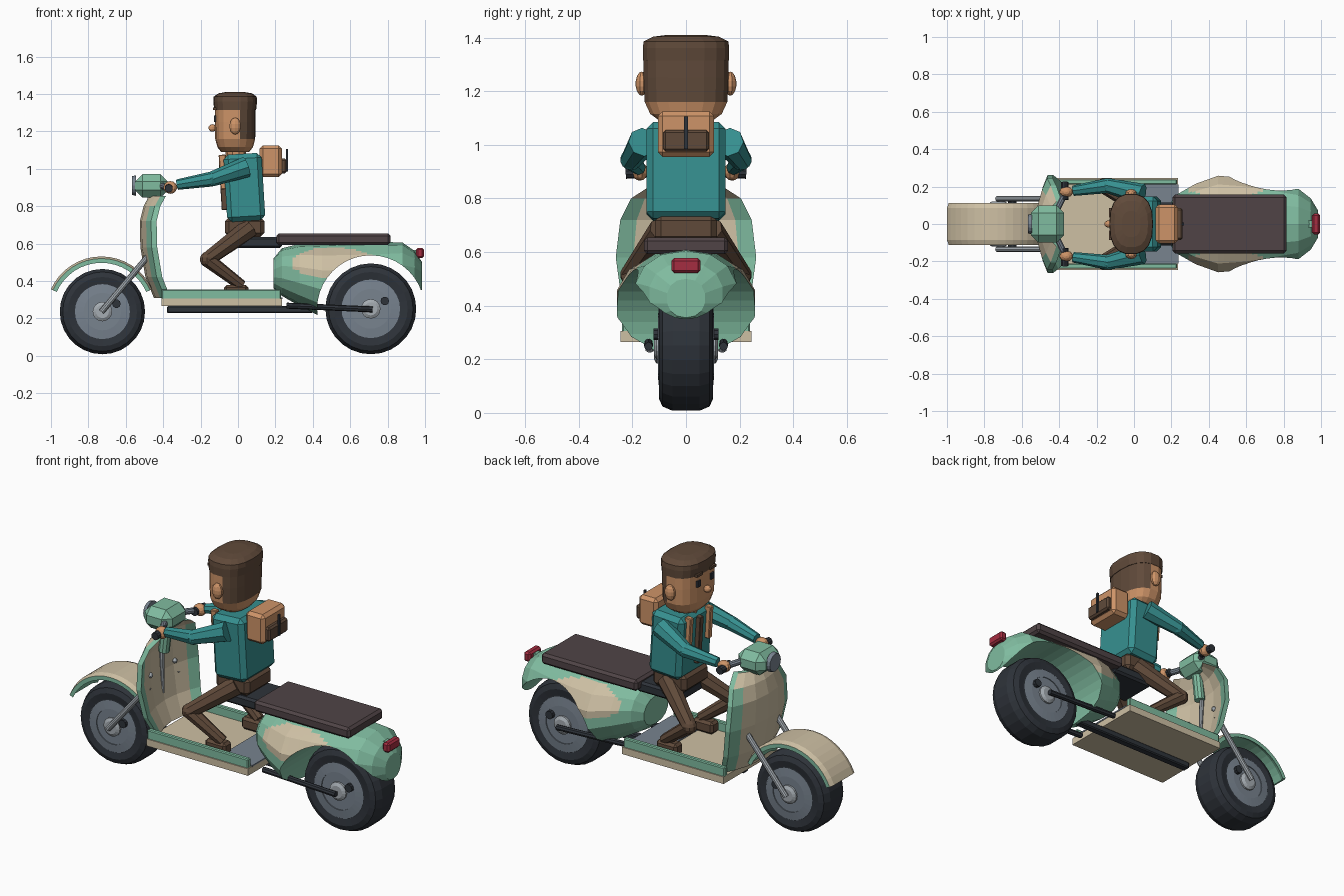
import bpy, bmesh, math
from mathutils import Vector, Matrix

if "Cube" in bpy.data.objects:
    bpy.data.objects.remove(bpy.data.objects["Cube"])


def colour(name, r, g, b):
    m = bpy.data.materials.new(name)
    m.diffuse_color = [((c / 255 + 0.055) / 1.055) ** 2.4 for c in (r, g, b)] + [1]
    m.use_nodes = True
    m.node_tree.nodes["Principled BSDF"].inputs["Base Color"].default_value = m.diffuse_color
    return m


GREEN = colour("mint green", 128, 188, 160)
BEIGE = colour("cream", 206, 192, 164)
TEAL = colour("teal", 54, 144, 144)
BROWN = colour("dark brown", 96, 74, 58)
SKIN = colour("tan", 206, 148, 104)
PLUM = colour("seat brown", 80, 68, 70)
BLACK = colour("tyre black", 46, 51, 58)
METAL = colour("steel grey", 120, 131, 143)
RED = colour("lamp red", 165, 45, 65)
LIGHT = colour("light grey", 165, 172, 178)


def finish(name, bm, mats, rule=None):
    bmesh.ops.recalc_face_normals(bm, faces=bm.faces)
    bm.normal_update()
    if rule:
        for f in bm.faces:
            f.material_index = rule(f.calc_center_median(), f.normal)
    me = bpy.data.meshes.new(name)
    bm.to_mesh(me)
    bm.free()
    for m in mats:
        me.materials.append(m)
    ob = bpy.data.objects.new(name, me)
    bpy.context.collection.objects.link(ob)
    return ob


def box(name, x, y, z, mat, bevel=0.01, tilt=0.0):
    """Bevelled box from ranges in x, y, z; tilt turns it about y."""
    bm = bmesh.new()
    bmesh.ops.create_cube(bm, size=1)
    size = Vector((x[1] - x[0], y[1] - y[0], z[1] - z[0]))
    mid = Vector((x[0] + x[1], y[0] + y[1], z[0] + z[1])) / 2
    bmesh.ops.scale(bm, vec=size, verts=bm.verts)
    if bevel:
        bmesh.ops.bevel(bm, geom=bm.edges[:], offset=bevel, segments=1, affect='EDGES')
    bmesh.ops.transform(bm, matrix=Matrix.Translation(mid) @ Matrix.Rotation(tilt, 4, 'Y'), verts=bm.verts)
    return finish(name, bm, [mat])


def tube(name, a, b, r1, r2, mat, sides=10):
    """Tapered rod between two points."""
    bm = bmesh.new()
    a, b = Vector(a), Vector(b)
    d = b - a
    bmesh.ops.create_cone(bm, cap_ends=True, segments=sides, radius1=r1, radius2=r2, depth=d.length)
    rot = d.to_track_quat('Z', 'Y').to_matrix().to_4x4()
    bmesh.ops.transform(bm, matrix=Matrix.Translation((a + b) / 2) @ rot, verts=bm.verts)
    return finish(name, bm, [mat])


def ball(name, c, r, mat):
    bm = bmesh.new()
    bmesh.ops.create_uvsphere(bm, u_segments=10, v_segments=7, radius=1)
    bmesh.ops.transform(bm, matrix=Matrix.Translation(c) @ Matrix.Diagonal((*r, 1)), verts=bm.verts)
    return finish(name, bm, [mat])


def loft_bm(rings):
    bm = bmesh.new()
    vs = [[bm.verts.new(p) for p in ring] for ring in rings]
    n = len(vs[0])
    for a, b in zip(vs, vs[1:]):
        for i in range(n):
            bm.faces.new((a[i], a[(i + 1) % n], b[(i + 1) % n], b[i]))
    bm.faces.new(vs[0])
    bm.faces.new(vs[-1][::-1])
    return bm


def lathe(name, cx, cz, profile, mat, n=28):
    """Solid turned about the y direction; profile holds (y, radius)."""
    rings = [[(cx + r * math.cos(2 * math.pi * i / n), y, cz + r * math.sin(2 * math.pi * i / n))
              for i in range(n)] for y, r in profile]
    return finish(name, loft_bm(rings), [mat])


# Wheels
for tag, cx, cz, k in (("front", -0.725, 0.236, 1.0), ("rear", 0.71, 0.251, 1.065)):
    half = [(-0.094, 0.15), (-0.1, 0.185), (-0.088, 0.212), (-0.05, 0.228)]
    lathe(tag + "_tyre", cx, cz, [(y, r * k) for y, r in half + [(-y, r) for y, r in half[::-1]]], BLACK)
    half = [(-0.1, 0.147), (-0.105, 0.1)]
    lathe(tag + "_wheel_disc", cx, cz, [(y, r * k) for y, r in half + [(-y, r) for y, r in half[::-1]]], METAL)
    lathe(tag + "_hub", cx, cz, [(-0.12, 0.035), (-0.11, 0.052), (0.11, 0.052), (0.12, 0.035)], LIGHT, 16)
    lathe(tag + "_wheel_bolt", cx + 0.075, cz + 0.042, [(-0.122, 0.023), (0.122, 0.023)], BLACK, 10)

# Front fender: curved strip, cream outside and green on the rims
rings = []
for i in range(17):
    t = math.radians(24 + 132 * i / 16)
    rings.append([(-0.73 + r * math.cos(t), y, 0.235 + r * math.sin(t))
                  for r, y in ((0.296, -0.085), (0.296, 0.085), (0.285, 0.112), (0.262, 0.112),
                               (0.275, 0.085), (0.275, -0.085), (0.262, -0.112), (0.285, -0.112))])
finish("front_fender", loft_bm(rings), [GREEN, BEIGE],
       lambda c, n: int(n.dot(c - Vector((-0.73, c.y, 0.235))) > 0.1))

# Leg shield
rings = []
cols = (-1, -0.75, -0.4, 0, 0.4, 0.75, 1)
for z, x, w in ((0.31, -0.45, 0.2), (0.42, -0.495, 0.24), (0.58, -0.522, 0.262),
                (0.72, -0.525, 0.245), (0.8, -0.505, 0.205), (0.855, -0.475, 0.12)):
    front = [(x + 0.06 * t * t, w * t, z) for t in cols]
    rings.append(front + [(p[0] + 0.03, p[1], z) for p in front[::-1]])
finish("leg_shield", loft_bm(rings), [GREEN, BEIGE],
       lambda c, n: int(abs(c.y) < 0.16 and abs(n.z) < 0.9 and c.z < 0.84))
tube("shield_trim", (-0.485, 0, 0.74), (-0.475, 0, 0.46), 0.014, 0.008, LIGHT, 8)
for s in (-1, 1):
    ball("shield_stud", (-0.478, s * 0.11, 0.6), (0.014, 0.014, 0.014), LIGHT)

# Steering head, headlight, handlebar and forks
box("steering_head", (-0.55, -0.375), (-0.1, 0.1), (0.845, 0.972), GREEN, 0.04)
tube("headlight", (-0.545, 0, 0.91), (-0.567, 0, 0.91), 0.055, 0.05, METAL, 16)
tube("steering_column", (-0.45, 0, 0.87), (-0.47, 0, 0.7), 0.03, 0.03, GREEN)
for s in (-1, 1):
    tube("handlebar", (-0.42, s * 0.06, 0.91), (-0.37, s * 0.16, 0.9), 0.017, 0.017, METAL)
    tube("handle_grip", (-0.37, s * 0.13, 0.9), (-0.37, s * 0.225, 0.895), 0.022, 0.022, BLACK)
    tube("front_fork", (-0.73, s * 0.135, 0.235), (-0.475, s * 0.135, 0.54), 0.016, 0.016, LIGHT)
    tube("swing_arm", (0.26, s * 0.14, 0.268), (0.72, s * 0.14, 0.248), 0.016, 0.016, BLACK, 8)
    box("floor_rail", (-0.41, 0.23), (s * 0.225 - 0.014, s * 0.225 + 0.014), (0.3, 0.355), GREEN, 0.005)

# Footboard
box("footboard", (-0.41, 0.235), (-0.245, 0.245), (0.265, 0.305), BEIGE, 0)
box("floor_mat", (0.03, 0.238), (-0.21, 0.21), (0.304, 0.312), METAL, 0)
box("under_pipe", (-0.38, 0.4), (-0.025, 0.02), (0.228, 0.266), BLACK, 0.006)

# Rear body: lofted shell with a wheel arch cut through it
rings = []
for x, w, zb, zt in ((0.19, 0.11, 0.36, 0.52), (0.235, 0.165, 0.32, 0.575), (0.33, 0.22, 0.265, 0.598),
                     (0.45, 0.264, 0.205, 0.605), (0.6, 0.25, 0.2, 0.61), (0.75, 0.22, 0.22, 0.61),
                     (0.88, 0.192, 0.28, 0.605), (0.945, 0.14, 0.32, 0.56), (0.985, 0.072, 0.355, 0.5)):
    ring = []
    for i in range(14):
        a = 2 * math.pi * (i + 0.5) / 14
        c, s = math.cos(a), math.sin(a)
        ring.append((x, w * math.copysign(abs(c) ** 0.9, c),
                     (zb + zt) / 2 + (zt - zb) / 2 * math.copysign(abs(s) ** 0.9, s)))
    rings.append(ring)
bm = loft_bm(rings)
bmesh.ops.subdivide_edges(bm, edges=bm.edges[:], cuts=4, use_grid_fill=True)
body = finish("rear_body", bm, [GREEN, BEIGE], lambda c, n: int(
    abs(c.y) > 0.08 and ((c.x - 0.51) / 0.22) ** 2 + ((c.z - 0.495) / 0.085) ** 2 < 1))
cutter = lathe("arch_cutter", 0.71, 0.25, [(-0.5, 0.287), (0.5, 0.287)], GREEN, 40)
cutter.hide_render = True
mod = body.modifiers.new("arch", 'BOOLEAN')
mod.operation, mod.object, mod.solver = 'DIFFERENCE', cutter, 'EXACT'
cut = bpy.data.meshes.new_from_object(body.evaluated_get(bpy.context.evaluated_depsgraph_get()))
body.modifiers.clear()
body.data = cut
bpy.data.objects.remove(cutter)

# Seats and tail lamp
box("rear_seat", (0.205, 0.815), (-0.157, 0.157), (0.592, 0.655), PLUM, 0.014)
box("front_seat", (-0.035, 0.235), (-0.115, 0.115), (0.575, 0.635), BLACK, 0.012)
box("tail_lamp", (0.953, 0.995), (-0.055, 0.055), (0.522, 0.577), RED, 0.01)
box("tail_lamp_bracket", (0.9, 0.96), (-0.02, 0.02), (0.535, 0.565), GREEN, 0)

# Rider: torso, hips and limbs
box("torso", (-0.068, 0.136), (-0.148, 0.148), (0.72, 1.08), TEAL, 0.025, -0.06)
box("hips", (-0.07, 0.142), (-0.115, 0.115), (0.635, 0.74), BROWN, 0.022)
for s in (-1, 1):
    knee, ankle = (-0.165, s * 0.205, 0.515), (0.02, s * 0.165, 0.375)
    tube("thigh", (0.06, s * 0.085, 0.68), knee, 0.055, 0.04, BROWN, 8)
    ball("knee", knee, (0.041, 0.041, 0.041), BROWN)
    tube("shin", knee, ankle, 0.04, 0.03, BROWN, 8)
    box("shoe", (-0.075, 0.055), (s * 0.165 - 0.035, s * 0.165 + 0.035), (0.308, 0.378), BROWN, 0.014)
    elbow = (-0.14, s * 0.205, 0.945)
    tube("upper_arm", (0.045, s * 0.16, 1.01), elbow, 0.056, 0.04, TEAL, 8)
    ball("elbow", elbow, (0.04, 0.04, 0.04), TEAL)
    tube("forearm", elbow, (-0.325, s * 0.178, 0.915), 0.04, 0.028, TEAL, 8)
    ball("hand", (-0.362, s * 0.172, 0.9), (0.038, 0.03, 0.034), SKIN)
    box("pack_strap", (-0.098, -0.06), (s * 0.09 - 0.015, s * 0.09 + 0.015), (0.89, 1.075), SKIN, 0.004, -0.06)
box("shirt_tie", (-0.095, -0.06), (-0.016, 0.016), (0.78, 1.05), BROWN, 0.003, -0.06)


def head_rings(rows, n=18):
    return [[(-0.015 + rx * math.copysign(abs(math.cos(a)) ** 0.8, math.cos(a)),
              ry * math.copysign(abs(math.sin(a)) ** 0.8, math.sin(a)), z)
             for a in (2 * math.pi * i / n for i in range(n))] for z, rx, ry in rows]


# Head, with hair on the back, and the hair cap
tube("neck", (-0.01, 0, 1.06), (-0.015, 0, 1.11), 0.055, 0.055, SKIN)
finish("head", loft_bm(head_rings([(1.09, 0.075, 0.1), (1.115, 0.095, 0.135), (1.16, 0.107, 0.156),
                                   (1.25, 0.109, 0.16), (1.33, 0.109, 0.16), (1.36, 0.105, 0.155)])),
       [SKIN, BROWN], lambda c, n: int(c.z > 1.15 and c.x > 0.02))
finish("hair_cap", loft_bm(head_rings([(1.315, 0.112, 0.162), (1.36, 0.117, 0.163), (1.385, 0.115, 0.16),
                                       (1.403, 0.09, 0.125), (1.41, 0.05, 0.07)])), [BROWN])
ball("nose", (-0.137, 0, 1.218), (0.022, 0.02, 0.02), SKIN)
for s in (-1, 1):
    ball("ear", (-0.015, s * 0.165, 1.228), (0.032, 0.023, 0.045), SKIN)
    box("eye", (-0.128, -0.115), (s * 0.06 - 0.014, s * 0.06 + 0.014), (1.25, 1.285), BLACK, 0)
    box("eyebrow", (-0.133, -0.112), (s * 0.06 - 0.025, s * 0.06 + 0.025), (1.313, 1.328), BROWN, 0)

# Backpack
box("backpack", (0.115, 0.235), (-0.105, 0.105), (0.955, 1.125), SKIN, 0.018)
box("pack_pocket", (0.225, 0.26), (-0.086, 0.086), (0.975, 1.055), BROWN, 0.01)
box("pack_buckle", (0.256, 0.266), (-0.007, 0.007), (0.985, 1.105), BLACK, 0)
